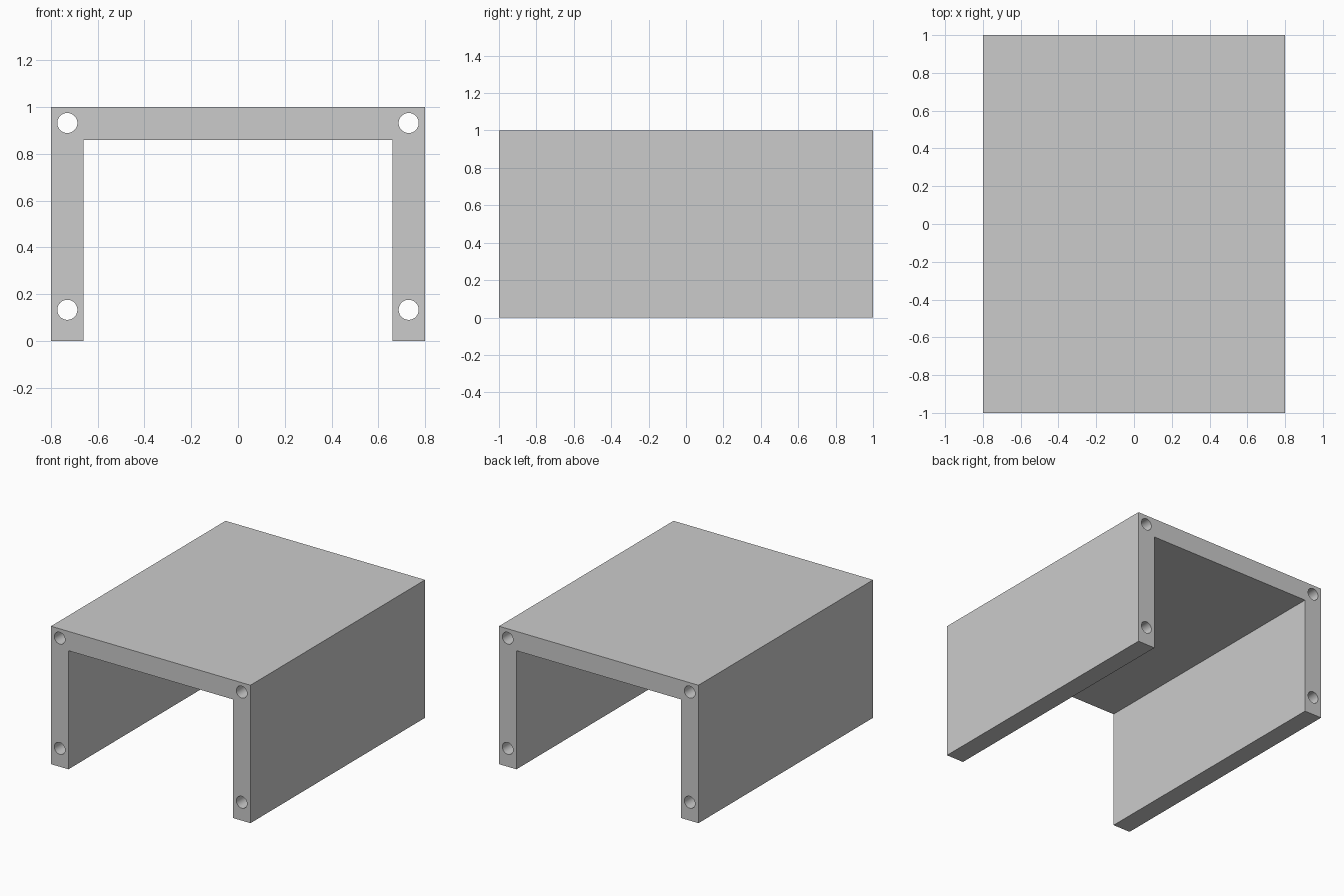
import bpy
import bmesh
from mathutils import Matrix
from math import radians

cube = bpy.data.objects.get("Cube")
if cube:
    bpy.data.objects.remove(cube, do_unlink=True)

HALF_WIDTH, HALF_LENGTH, HEIGHT, WALL = 0.8, 1.0, 1.0, 0.14
HOLE_RADIUS, HOLE_X = 0.043, 0.73
HOLE_HEIGHTS = (0.133, 0.932)

# Plain grey finish
grey = bpy.data.materials.new("plain grey")
grey.use_nodes = True
colour = (0.6, 0.6, 0.6, 1)
grey.diffuse_color = colour
grey.node_tree.nodes["Principled BSDF"].inputs["Base Color"].default_value = colour


def add_object(name, bm):
    bmesh.ops.recalc_face_normals(bm, faces=bm.faces)
    mesh = bpy.data.meshes.new(name)
    bm.to_mesh(mesh)
    bm.free()
    mesh.materials.append(grey)
    obj = bpy.data.objects.new(name, mesh)
    bpy.context.collection.objects.link(obj)
    return obj


# Channel: an upside-down U profile extruded from front to back
inner, under = HALF_WIDTH - WALL, HEIGHT - WALL
half = [(HALF_WIDTH, HEIGHT), (HALF_WIDTH, 0), (inner, 0), (inner, under)]
profile = half + [(-x, z) for x, z in reversed(half)]
bm = bmesh.new()
face = bm.faces.new([bm.verts.new((x, -HALF_LENGTH, z)) for x, z in profile])
extruded = bmesh.ops.extrude_face_region(bm, geom=[face])["geom"]
bmesh.ops.translate(bm, vec=(0, 2 * HALF_LENGTH, 0),
                    verts=[g for g in extruded if isinstance(g, bmesh.types.BMVert)])
channel = add_object("channel_cover", bm)

# Lengthwise holes, two in each wall
bm = bmesh.new()
for side in (-1, 1):
    for z in HOLE_HEIGHTS:
        place = Matrix.Translation((side * HOLE_X, 0, z)) @ Matrix.Rotation(radians(90), 4, "X")
        bmesh.ops.create_cone(bm, cap_ends=True, segments=32, radius1=HOLE_RADIUS,
                              radius2=HOLE_RADIUS, depth=2 * HALF_LENGTH + 0.2, matrix=place)
cutter = add_object("hole_cutter", bm)
cutter.hide_render = True

cut = channel.modifiers.new("holes", "BOOLEAN")
cut.operation = "DIFFERENCE"
cut.solver = "EXACT"
cut.object = cutter

bpy.ops.object.select_all(action="DESELECT")
channel.select_set(True)
bpy.context.view_layer.objects.active = channel
bpy.ops.object.modifier_apply(modifier=cut.name)
bpy.data.objects.remove(cutter, do_unlink=True)

# Round hole walls, crisp edges elsewhere
bpy.ops.object.shade_smooth_by_angle(angle=radians(30))
